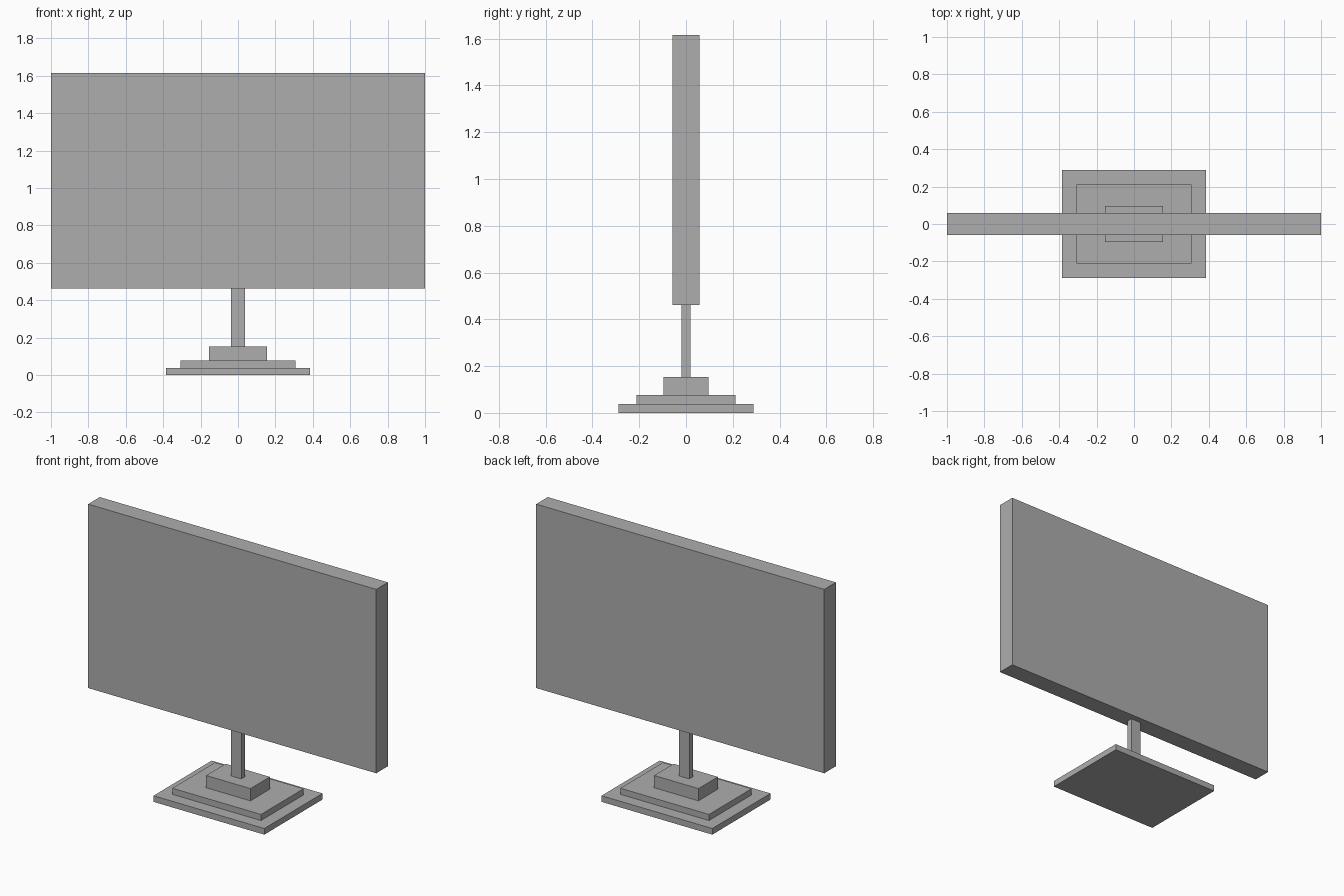
import bpy

# Remove the default object
cube = bpy.data.objects.get("Cube")
if cube:
    bpy.data.objects.remove(cube, do_unlink=True)

# One grey material for the whole model
GREY = (0.42, 0.42, 0.42, 1.0)
grey = bpy.data.materials.new("plain_grey")
grey.use_nodes = True
grey.diffuse_color = GREY
grey.node_tree.nodes["Principled BSDF"].inputs["Base Color"].default_value = GREY

UNIT = 2 / 52  # the screen is 52 modules wide


def add_box(name, width, depth, height, bottom):
    """Centred box sized in modules; returns the height of its top."""
    bpy.ops.mesh.primitive_cube_add(size=1, location=(0, 0, (bottom + height / 2) * UNIT))
    box = bpy.context.object
    box.name = name
    box.scale = (width * UNIT, depth * UNIT, height * UNIT)
    bpy.ops.object.transform_apply(location=False, rotation=False, scale=True)
    box.data.materials.append(grey)
    return bottom + height


# Parts stacked from the ground up: width, depth, height
parts = [
    ("base_plate", 20, 15, 1),
    ("base_step", 16, 11, 1),
    ("post_mount", 8, 5, 2),
    ("post", 1.9, 1, 8),
    ("screen_panel", 52, 3, 30),
]
top = 0
for name, width, depth, height in parts:
    top = add_box(name, width, depth, height, top)
